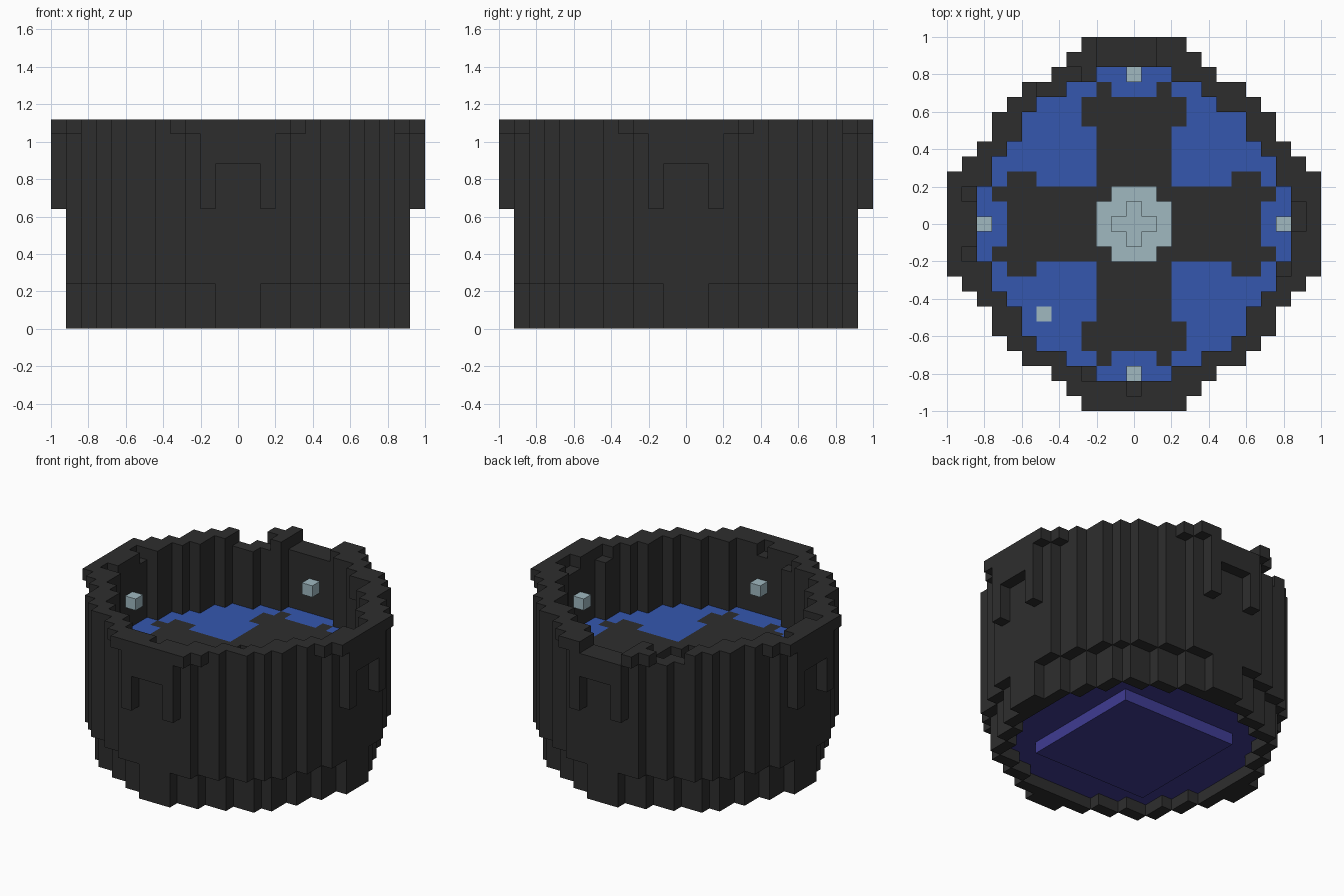
import bpy, bmesh
from mathutils import Vector

cube = bpy.data.objects.get("Cube")
if cube:
    bpy.data.objects.remove(cube, do_unlink=True)

S = 0.08  # block size
OUTER = (12, 12, 12, 12, 11, 10, 9, 9, 8, 7, 5, 4, 3)   # half widths per row, rim outside
INNER = (10, 10, 10, 9, 9, 8, 7, 7, 6, 4, 2)            # half widths per row, basin inside
SIDES = ((1, 0, 0), (-1, 0, 0), (0, 1, 0), (0, -1, 0), (0, 0, 1), (0, 0, -1))


def material(name, color):
    m = bpy.data.materials.new(name)
    m.use_nodes = True
    m.diffuse_color = (*color, 1)
    m.node_tree.nodes["Principled BSDF"].inputs["Base Color"].default_value = (*color, 1)
    return m


dark = material("dark stone", (0.027, 0.027, 0.027))
blue = material("water blue", (0.035, 0.095, 0.43))
indigo = material("indigo", (0.05, 0.045, 0.29))
pale = material("pale light", (0.35, 0.48, 0.53))


def disc(rows):
    return {(i, j) for j in range(1 - len(rows), len(rows))
            for i in range(-rows[abs(j)], rows[abs(j)] + 1)}


def erode(cells):
    return {(i, j) for i, j in cells
            if all((i + a, j + b) in cells for a, b, c in SIDES[:4])}


def stack(cells, low, high):
    return {(i, j, k) for i, j in cells for k in range(low, high)}


def build(name, blocks, mat):
    """Skin a set of blocks with their exposed faces only."""
    bm = bmesh.new()
    verts = {}
    for block in blocks:
        for side in SIDES:
            if tuple(b + s for b, s in zip(block, side)) in blocks:
                continue
            n = Vector(side)
            u = Vector((side[1], side[2], side[0]))
            v = n.cross(u)
            face = []
            for a, b in ((1, 1), (-1, 1), (-1, -1), (1, -1)):
                p = Vector(block) + (n + a * u + b * v) / 2
                key = tuple(round(c * 2) for c in p)
                if key not in verts:
                    verts[key] = bm.verts.new((p.x * S, p.y * S, (p.z + 0.5) * S))
                face.append(verts[key])
            bm.faces.new(face)
    mesh = bpy.data.meshes.new(name)
    bm.to_mesh(mesh)
    bm.free()
    mesh.materials.append(mat)
    bpy.context.collection.objects.link(bpy.data.objects.new(name, mesh))


rim = disc(OUTER)
basin = disc(INNER)
body = {(i, j) for i, j in rim if max(abs(i), abs(j)) < 12
        and not (max(abs(i), abs(j)) == 11 and min(abs(i), abs(j)) > 3)}
feet = {(i, j) for i, j in body if max(abs(i), abs(j)) == 11 and min(abs(i), abs(j)) < 2}
base = erode(body) | feet
hollow = erode(erode(body))

# Foot ring, lower wall, upper wall
wall = stack(base - hollow, 0, 3) | stack(body - hollow, 3, 6) | stack(body - basin, 6, 13)

# Four outer bays, each open below in an arch
bays = {(i, j) for i, j in rim if max(abs(i), abs(j)) == 12 and min(abs(i), abs(j)) < 3}
arches = {(i, j) for i, j in bays if min(abs(i), abs(j)) < 2}
wall |= stack(bays - arches, 8, 13) | stack(arches, 11, 13)

# Rim course with broken-out blocks
gaps = {(i, j) for i in range(-2, 2) for j in (11, 12)}
gaps |= {(i, j) for i in (-6, -5, -4) for j in (8, 9, 10)}
gaps |= {(11, 0), (11, 1), (-11, 2), (-11, -2), (10, -3), (0, -11), (-3, -10)}
wall |= stack(rim - basin - gaps, 13, 14) | stack({(6, 8)}, 12, 14)
build("basin_wall", wall, dark)

# Floor pattern: a cross with flared ends around a pale centre
cross = set()
for i, j in basin:
    far, near = max(abs(i), abs(j)), min(abs(i), abs(j))
    if (far <= 6 and near <= 2) or (far in (7, 8) and near <= 3) or (far == 9 and near == 2):
        cross.add((i, j))
centre = {(i, j) for i, j in cross if abs(i) <= 2 and abs(j) <= 2 and abs(i * j) < 4}
plus = {(i, j) for i, j in centre if abs(i) + abs(j) <= 1}
stray_light = {(-6, -6)}
build("floor_cross", stack(cross - centre, 6, 8), dark)
build("water", stack(basin - cross - stray_light, 6, 8), blue)
build("centre_light", stack(centre - plus, 5, 7) | stack(plus, 5, 6), pale)
build("floor_light", stack(stray_light, 6, 8), pale)

# Lamps beside the four arches
for name, cell in (("right", (-10, 0)), ("left", (10, 0)), ("front", (0, -10)), ("back", (0, 10))):
    build(name + "_lamp", stack({cell}, 10, 11), pale)

# Underside plate with a lower square slab
slab = {(i, j) for i in range(-5, 6) for j in range(-5, 6)}
build("underside", stack(hollow, 1, 2) | stack(slab, 0, 1), indigo)
